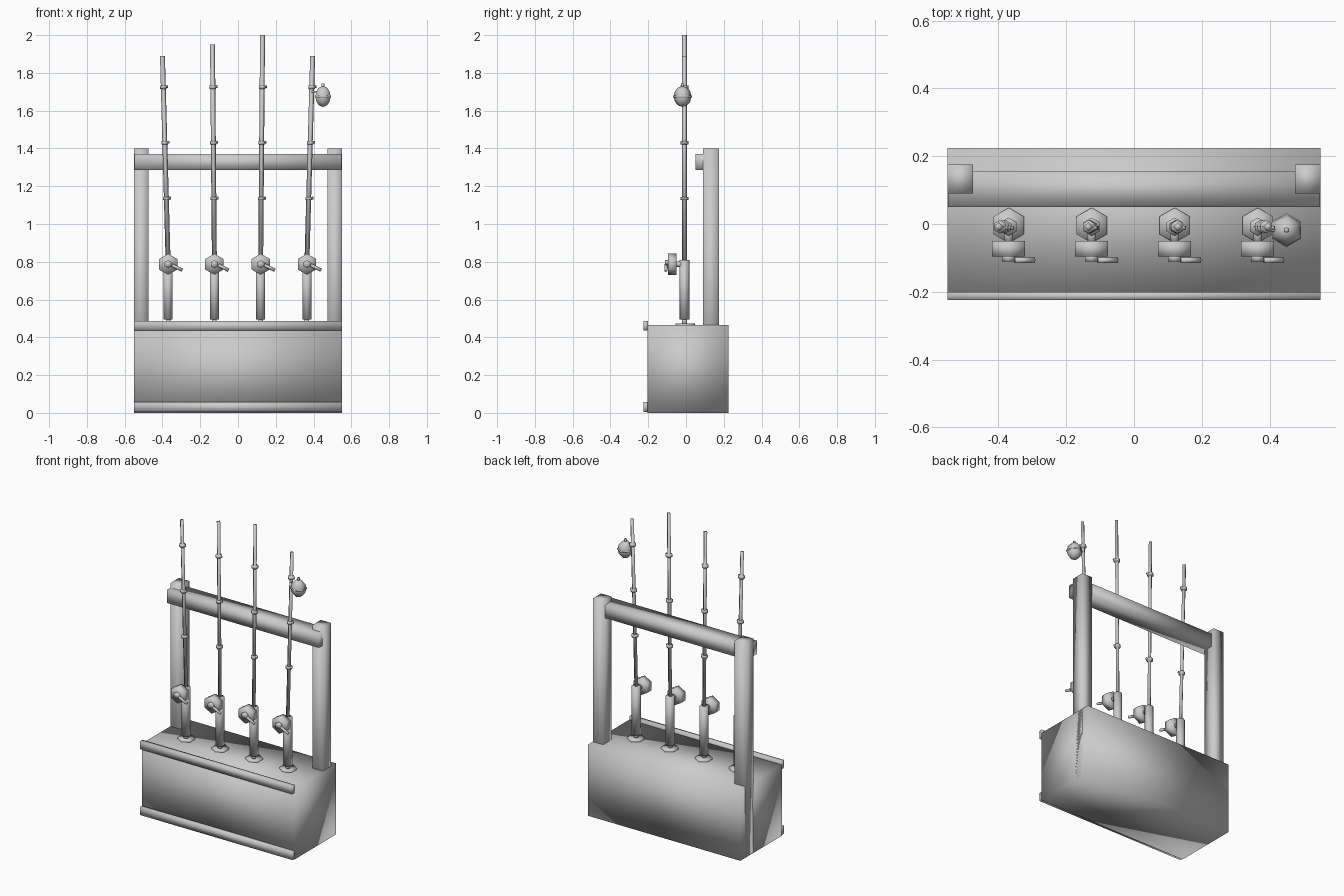
import bpy
from math import pi
from mathutils import Vector

default = bpy.data.objects.get("Cube")
if default:
    bpy.data.objects.remove(default)

grey = bpy.data.materials.new("plain_grey")
grey.use_nodes = True
tone = (0.6, 0.6, 0.6, 1)
grey.diffuse_color = tone
grey.node_tree.nodes["Principled BSDF"].inputs["Base Color"].default_value = tone


def finish(name):
    ob = bpy.context.object
    ob.name = name
    ob.data.materials.append(grey)
    for face in ob.data.polygons:
        face.use_smooth = True
    return ob


def box(name, low, high):
    low, high = Vector(low), Vector(high)
    bpy.ops.mesh.primitive_cube_add(size=1, location=(low + high) / 2)
    ob = finish(name)
    for v in ob.data.vertices:
        v.co *= high - low
    return ob


def tube(name, start, end, radius, sides=6, tip=None):
    # Prism or tapered prism running between two points
    start, end = Vector(start), Vector(end)
    axis = end - start
    bpy.ops.mesh.primitive_cone_add(
        vertices=sides, radius1=radius, radius2=radius if tip is None else tip,
        depth=axis.length, location=(start + end) / 2)
    ob = finish(name)
    ob.rotation_euler = axis.to_track_quat('Z', 'Y').to_euler()
    return ob


# Stand: solid base, two front trims, two posts and a cross beam
box("base", (-0.55, -0.205, 0), (0.55, 0.225, 0.465))
box("lower_trim", (-0.55, -0.225, 0.005), (0.55, -0.2, 0.058))
box("upper_trim", (-0.55, -0.225, 0.435), (0.55, -0.2, 0.487))
for side, x in (("right", -0.5125), ("left", 0.5125)):
    box(side + "_post", (x - 0.0375, 0.09, 0.003), (x + 0.0375, 0.176, 1.4))
box("cross_beam", (-0.549, 0.05, 1.285), (0.549, 0.157, 1.37))


def fishing_rod(n, x, lean, top):
    y = -0.008
    tag = f"rod_{n}_"
    foot, tip = Vector((x, y, 0.8)), Vector((x + lean, y, top))
    # Socket, butt and grip
    tube(tag + "socket", (x, -0.004, 0.46), (x, -0.004, 0.474), 0.052)
    tube(tag + "butt", (x, y, 0.47), (x, y, 0.5), 0.014)
    tube(tag + "grip", (x, y, 0.494), (x, y, 0.81), 0.027)
    # Blank with its line guides
    tube(tag + "blank", foot, tip, 0.013, 4)
    for i, z in enumerate((1.135, 1.43, 1.725)):
        p = foot.lerp(tip, (z - 0.8) / (top - 0.8))
        tube(f"{tag}guide_{i}", p - Vector((0, 0, 0.009)),
             p + Vector((0, 0, 0.009)), 0.02)
        tube(f"{tag}eyelet_{i}", p, p + Vector((0.024, -0.004, 0.003)), 0.007)
    # Reel with hub and crank
    z = 0.787
    tube(tag + "reel_foot", (x, -0.055, z), (x, y, z), 0.015)
    tube(tag + "reel", (x, -0.05, z), (x, -0.096, z), 0.056)
    tube(tag + "reel_hub", (x, -0.09, z), (x, -0.11, z), 0.022)
    tube(tag + "crank", (x + 0.02, -0.107, z - 0.004),
         (x + 0.075, -0.107, z - 0.032), 0.009)


for n, (x, lean, top) in enumerate((
        (-0.37, -0.03, 1.89), (-0.125, -0.01, 1.95),
        (0.12, 0.01, 2.0), (0.365, 0.03, 1.89)), 1):
    fishing_rod(n, x, lean, top)

# Float hanging beside the left rod
bx, by, bz = 0.45, -0.018, 1.675
bpy.ops.mesh.primitive_uv_sphere_add(segments=6, ring_count=6, radius=0.047,
                                     location=(bx, by, bz))
ball = finish("float_ball")
ball.scale.z = 1.17
ball.rotation_euler.z = pi / 6 * 2
tube("float_band", (bx, by, bz - 0.004), (bx, by, bz + 0.004), 0.05)
tube("float_stem", (bx, by, bz + 0.045), (bx, by, bz + 0.068), 0.008)
tube("float_tie", (0.39, by, 1.7), (bx - 0.02, by, 1.7), 0.005)
